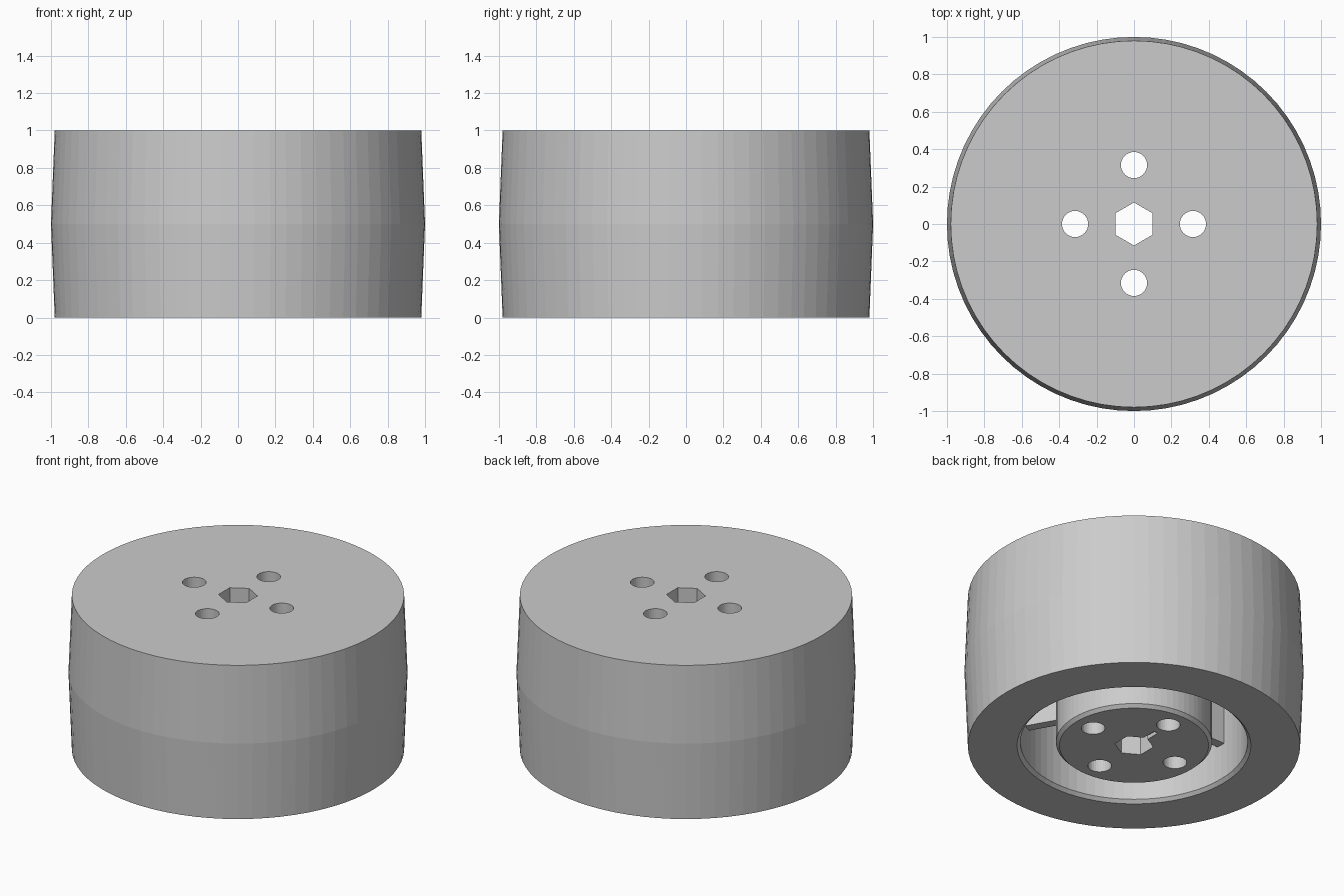
import bpy, bmesh, math
from mathutils import Matrix

if "Cube" in bpy.data.objects:
    bpy.data.objects.remove(bpy.data.objects["Cube"])

HUB_R, POCKET_R, CEILING, RIB_Z = 0.46, 0.67, 0.86, 0.25


def add_object(name, bm):
    bmesh.ops.recalc_face_normals(bm, faces=bm.faces)
    mesh = bpy.data.meshes.new(name)
    bm.to_mesh(mesh)
    bm.free()
    obj = bpy.data.objects.new(name, mesh)
    bpy.context.collection.objects.link(obj)
    return obj


def lathe(name, profile, steps):
    # Spin an (r, z) profile; both ends lie on the axis
    bm = bmesh.new()
    verts = [bm.verts.new((r, 0, z)) for r, z in profile]
    edges = [bm.edges.new(pair) for pair in zip(verts, verts[1:])]
    bmesh.ops.spin(bm, geom=verts + edges, cent=(0, 0, 0), axis=(0, 0, 1),
                   angle=math.tau, steps=steps, use_merge=True)
    bmesh.ops.remove_doubles(bm, verts=bm.verts, dist=1e-4)
    return add_object(name, bm)


def add_box(bm, lo, hi, angle=0):
    size = [b - a for a, b in zip(lo, hi)]
    mid = [(a + b) / 2 for a, b in zip(lo, hi)]
    m = Matrix.Rotation(angle, 4, 'Z') @ Matrix.Translation(mid) @ Matrix.Diagonal((*size, 1))
    bmesh.ops.create_cube(bm, size=1, matrix=m)


# Crowned drum with a solid top web and a ring pocket around the hub below
wheel = lathe("wheel_body", [
    (0, 0), (HUB_R - 0.02, 0), (HUB_R, 0.02), (HUB_R, CEILING),
    (POCKET_R, CEILING), (POCKET_R, 0.02), (POCKET_R + 0.02, 0),
    (0.98, 0), (1, 0.5), (0.98, 1), (0, 1)], 72)

# Cutters: hex bore, four bolt holes, small notch under the hub
bm = bmesh.new()
through = Matrix.Translation((0, 0, 0.5))
bmesh.ops.create_cone(bm, cap_ends=True, segments=6, radius1=0.115, radius2=0.115,
                      depth=1.4, matrix=through)
for i in range(4):
    m = Matrix.Rotation(i * math.pi / 2, 4, 'Z') @ Matrix.Translation((0.315, 0, 0)) @ through
    bmesh.ops.create_cone(bm, cap_ends=True, segments=32, radius1=0.07, radius2=0.07,
                          depth=1.4, matrix=m)
# Put a hex corner on the y axis
top = max((v for v in bm.verts if v.co.xy.length < 0.12), key=lambda v: v.co.y)
if top.co.y < 0.11:
    hexagon = [v for v in bm.verts if v.co.xy.length < 0.12]
    bmesh.ops.rotate(bm, verts=hexagon, cent=(0, 0, 0),
                     matrix=Matrix.Rotation(math.pi / 6, 3, 'Z'))
cutter = add_object("bore_cutter", bm)

bm = bmesh.new()
add_box(bm, (-0.015, 0.08, -0.1), (0.015, 0.2, 0.025))
notch = add_object("notch_cutter", bm)

for tool in (cutter, notch):
    tool.hide_render = True
    tool.hide_set(True)
    mod = wheel.modifiers.new("cut", 'BOOLEAN')
    mod.operation, mod.solver, mod.object = 'DIFFERENCE', 'EXACT', tool

# Six radial ribs recessed inside the pocket
bm = bmesh.new()
for i in range(6):
    add_box(bm, (HUB_R - 0.02, -0.03, RIB_Z), (POCKET_R + 0.02, 0.03, CEILING + 0.02),
            i * math.pi / 3)
add_object("pocket_ribs", bm)
